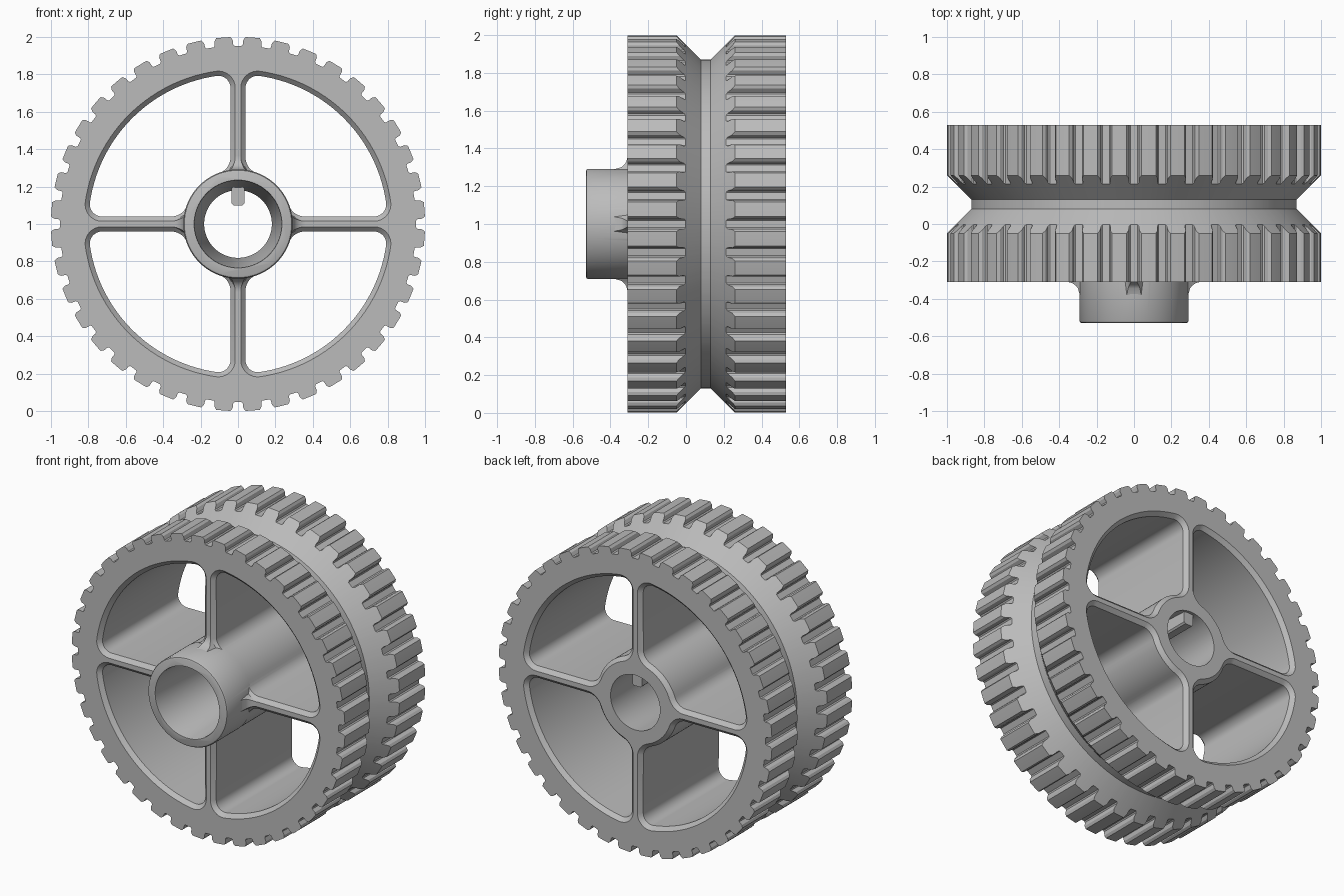
import bpy, bmesh
from math import sin, cos, pi, sqrt, atan2, radians

if "Cube" in bpy.data.objects:
    bpy.data.objects.remove(bpy.data.objects["Cube"], do_unlink=True)

AXLE = 1.0              # height of the wheel centre
FRONT, BACK = -0.31, 0.53

grey = bpy.data.materials.new("plain grey")
grey.use_nodes = True
grey.diffuse_color = (0.5, 0.5, 0.5, 1)
grey.node_tree.nodes["Principled BSDF"].inputs["Base Color"].default_value = (0.5, 0.5, 0.5, 1)


def loft(name, rings):
    """Closed solid from a row of matching point rings (relative to the axle)."""
    bm = bmesh.new()
    loops = [[bm.verts.new((x, y, z + AXLE)) for x, y, z in ring] for ring in rings]
    n = len(loops[0])
    for a, b in zip(loops, loops[1:]):
        for i in range(n):
            j = (i + 1) % n
            bm.faces.new((a[i], a[j], b[j], b[i]))
    bm.faces.new(loops[0])
    bm.faces.new(loops[-1][::-1])
    bmesh.ops.recalc_face_normals(bm, faces=bm.faces)
    mesh = bpy.data.meshes.new(name)
    bm.to_mesh(mesh)
    bm.free()
    mesh.materials.append(grey)
    ob = bpy.data.objects.new(name, mesh)
    bpy.context.collection.objects.link(ob)
    return ob


def lathe(name, profile, n=96):
    """Turned solid from (y, radius) pairs."""
    return loft(name, [[(r * cos(2 * pi * i / n), y, r * sin(2 * pi * i / n))
                        for i in range(n)] for y, r in profile])


def activate(ob):
    bpy.ops.object.select_all(action="DESELECT")
    ob.select_set(True)
    bpy.context.view_layer.objects.active = ob


def combine(target, tool, operation):
    mod = target.modifiers.new(operation.lower(), "BOOLEAN")
    mod.operation, mod.solver, mod.object = operation, "EXACT", tool
    activate(target)
    bpy.ops.object.modifier_apply(modifier=mod.name)
    bpy.data.objects.remove(tool, do_unlink=True)


def arc(cx, cz, r, a0, a1, n):
    return [(cx + r * cos(a0 + (a1 - a0) * i / n), cz + r * sin(a0 + (a1 - a0) * i / n))
            for i in range(n)]


# Toothed tread with a V groove round the middle
TEETH, VALLEY = 40, 0.87
half_tooth = [(0.020, 0.953), (0.027, 0.960), (0.029, 0.985), (0.040, 1.0), (0.060, 1.0)]
tooth = [(-a, r) for a, r in reversed(half_tooth)] + half_tooth
outline = [(pi / 2 + 2 * pi * k / TEETH + a, r) for k in range(TEETH) for a, r in tooth]


def tread_ring(y_of, r_of):
    return [(r_of(r) * cos(a), y_of(r), r_of(r) * sin(a)) for a, r in outline]


def keep(r):
    return r


def valley(r):
    return VALLEY


wheel = loft("wheel", [
    tread_ring(lambda r: FRONT, keep),
    tread_ring(lambda r: 0.08 - (r - VALLEY), keep),
    tread_ring(lambda r: 0.08, valley),
    tread_ring(lambda r: 0.13, valley),
    tread_ring(lambda r: 0.13 + (r - VALLEY), keep),
    tread_ring(lambda r: BACK, keep)])

# Four rounded openings with chamfered edges, leaving spokes, rim and hub
SPOKE, HUB, RIM = 0.04, 0.29, 0.80
F_OUT, F_IN = 0.065, 0.09


def opening(grow):
    xi, xo = SPOKE + F_IN, SPOKE + F_OUT
    zi = sqrt((HUB + F_IN) ** 2 - xi ** 2)
    zo = sqrt((RIM - F_OUT) ** 2 - xo ** 2)
    ai, ao = atan2(zi, xi), atan2(zo, xo)
    half = arc(0, 0, HUB - grow, pi / 4, ai, 6)
    half += arc(xi, zi, F_IN + grow, ai + pi, pi, 8)
    half += arc(xo, zo, F_OUT + grow, pi, ao, 8)
    half += arc(0, 0, RIM + grow, ao, pi / 4, 14)
    mid = (RIM + grow) * cos(pi / 4)
    half.append((mid, mid))
    return half + [(z, x) for x, z in reversed(half[1:-1])]


def quarter_turn(p, k):
    x, z = p
    for _ in range(k):
        x, z = -z, x
    return x, z


for k in range(4):
    rings = []
    for y, grow in ((FRONT - 0.01, 0.035), (FRONT + 0.025, 0),
                    (BACK - 0.025, 0), (BACK + 0.01, 0.035)):
        pts = [quarter_turn(p, k) for p in opening(grow)]
        rings.append([(x, y, z) for x, z in pts])
    combine(wheel, loft("opening_cutter", rings), "DIFFERENCE")

# Front hub boss, then the tapered bore
boss = lathe("hub_boss", [(-0.53, 0.278), (-0.526, 0.287), (-0.517, 0.292), (-0.27, 0.292)])
combine(wheel, boss, "UNION")
bore = lathe("bore_cutter", [(-0.55, 0.241), (-0.52, 0.232), (0.55, 0.18)])
combine(wheel, bore, "DIFFERENCE")

parts = [wheel]

# Curved gussets where the spokes meet the boss
for k in range(4):
    rings = []
    for i in range(9):
        r = 0.28 + 0.08 * i / 8
        top = -0.38 + sqrt(max(0, 0.07 ** 2 - min(0.07, 0.36 - r) ** 2))
        w = 0.015 + 0.03 * (1 - i / 8) ** 2
        ring = []
        for x, y in ((-w - 0.01, -0.29), (-w, top), (w, top), (w + 0.01, -0.29)):
            px, pz = quarter_turn((x, r), k)
            ring.append((px, y, pz))
        rings.append(ring)
    parts.append(loft("spoke_gusset_%d" % (k + 1), rings))

# Key tab inside the top of the bore
key = [(-0.035, 0.22), (-0.035, 0.11), (-0.025, 0.10), (0.025, 0.10), (0.035, 0.11), (0.035, 0.22)]
parts.append(loft("bore_key", [[(x, y, z) for x, z in key] for y in (0.22, 0.51)]))

for ob in parts:
    activate(ob)
    bpy.ops.object.shade_smooth_by_angle(angle=radians(30))
